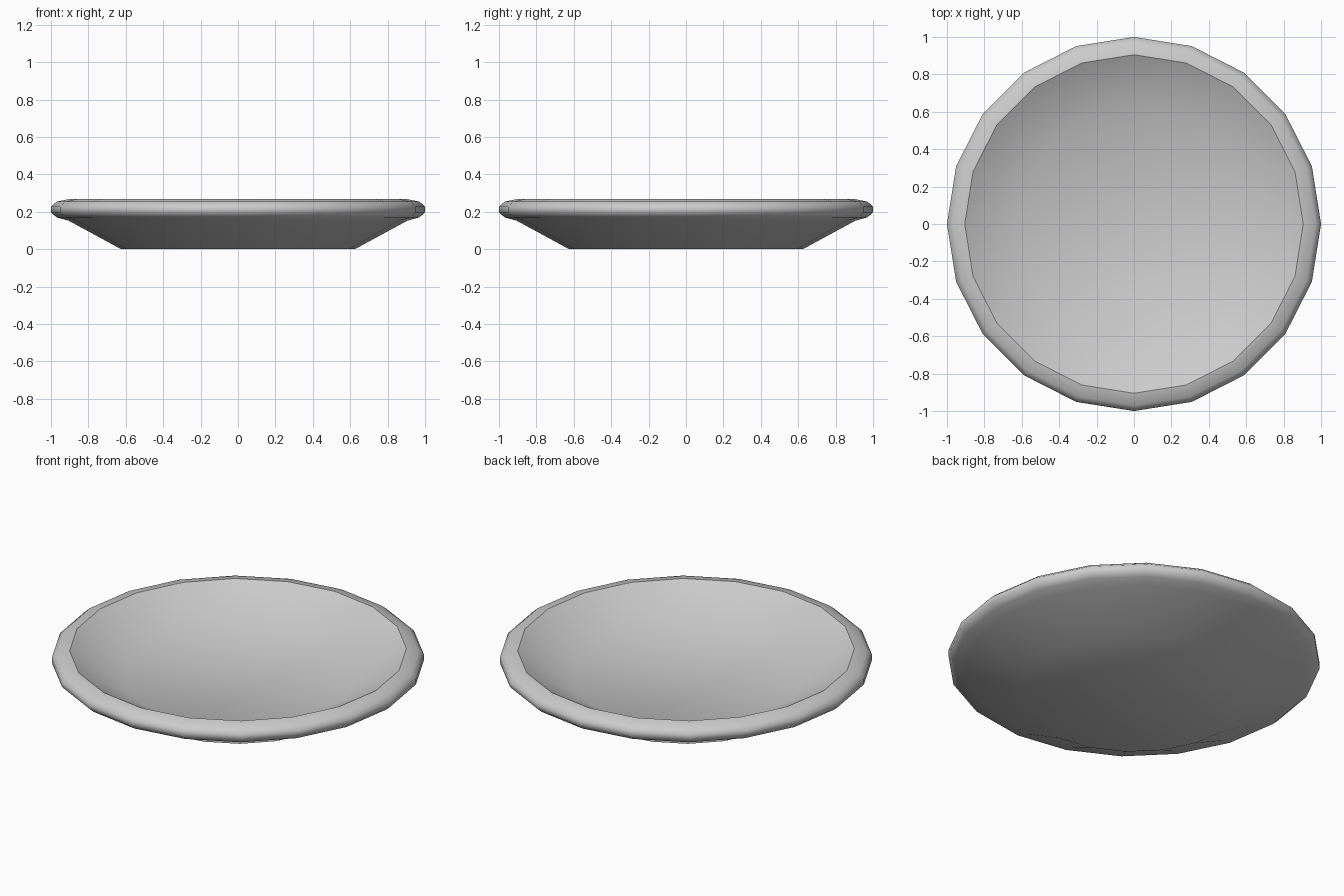
import bpy, bmesh, math

if "Cube" in bpy.data.objects:
    bpy.data.objects.remove(bpy.data.objects["Cube"])

SIDES = 20
# Profile (radius, height): base, outer wall, rolled rim, inner wall, inner floor
PROFILE = [(0.625, 0.0), (0.905, 0.152), (0.97, 0.17), (1.0, 0.197), (1.0, 0.228),
           (0.97, 0.254), (0.905, 0.267), (0.625, 0.11)]


def ring(bm, r, z):
    return [bm.verts.new((r * math.cos(math.tau * i / SIDES),
                          r * math.sin(math.tau * i / SIDES), z)) for i in range(SIDES)]


# Plate: lathed profile with flat base and floor
bm = bmesh.new()
rings = [ring(bm, r, z) for r, z in PROFILE]
for a, b in zip(rings, rings[1:]):
    for i in range(SIDES):
        j = (i + 1) % SIDES
        bm.faces.new((a[i], a[j], b[j], b[i]))
bm.faces.new(list(reversed(rings[0])))
bm.faces.new(rings[-1])

# Smooth everywhere, crisp crease where the rim meets the inside
for f in bm.faces:
    f.smooth = True
for e in bm.edges:
    if all(v in rings[-2] for v in e.verts):
        e.smooth = False

mesh = bpy.data.meshes.new("plate")
bm.to_mesh(mesh)
bm.free()
plate = bpy.data.objects.new("plate", mesh)
bpy.context.collection.objects.link(plate)
